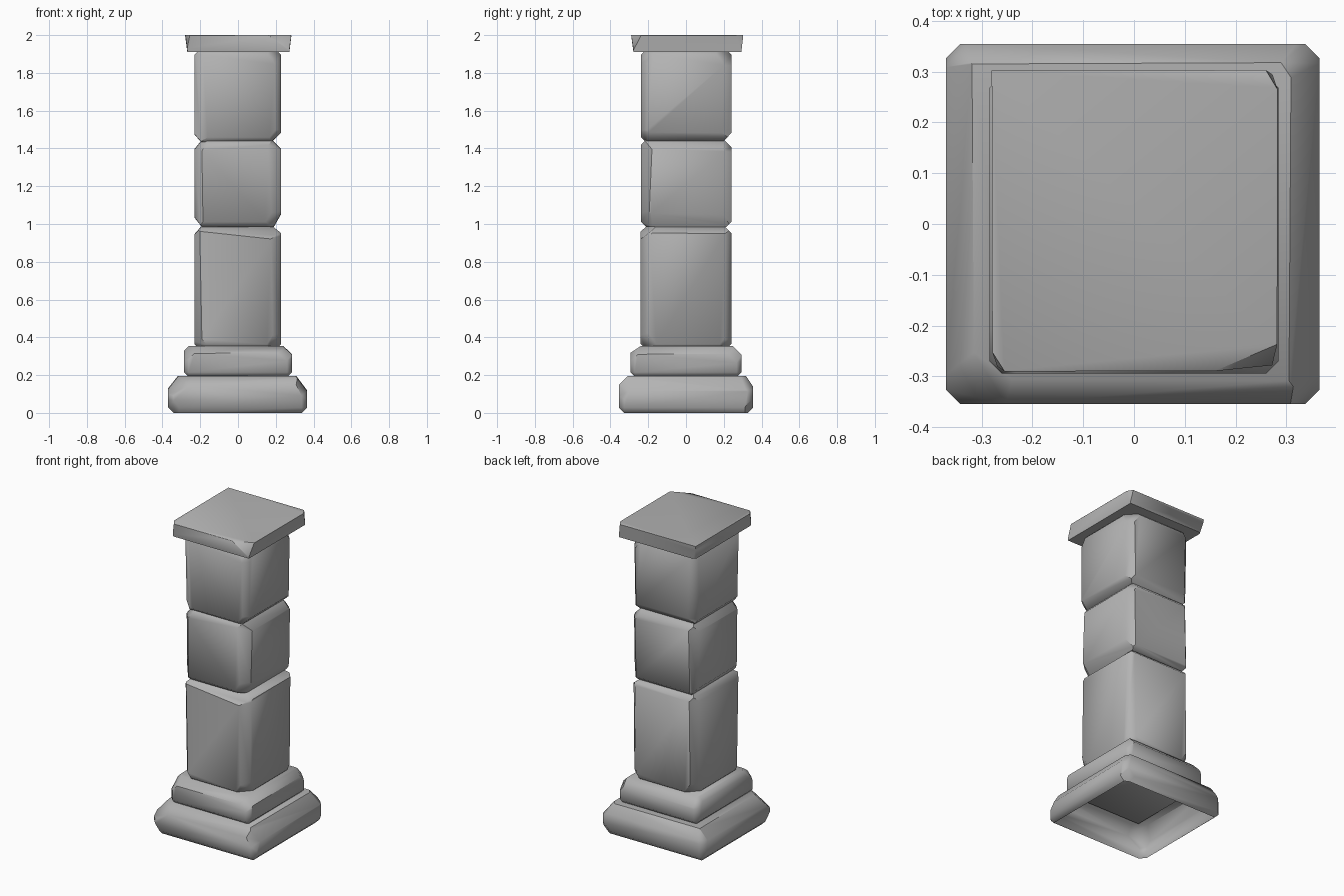
import bpy, bmesh, math
from mathutils import Vector

if "Cube" in bpy.data.objects:
    bpy.data.objects.remove(bpy.data.objects["Cube"], do_unlink=True)

stone = bpy.data.materials.new("grey stone")
stone.use_nodes = True
stone.diffuse_color = (0.45, 0.45, 0.45, 1)
bsdf = stone.node_tree.nodes["Principled BSDF"]
bsdf.inputs["Base Color"].default_value = stone.diffuse_color
bsdf.inputs["Roughness"].default_value = 0.8

FAR = 9  # a chip reach this long runs parallel to that axis


def stone_block(name, low, high, bevel, chips, open_bottom=False):
    """Bevelled box; each chip is (corner signs, cut distance along x, y, z)."""
    low, high = Vector(low), Vector(high)
    centre, half = (low + high) / 2, (high - low) / 2
    bm = bmesh.new()
    bmesh.ops.create_cube(bm, size=2)
    for v in bm.verts:
        v.co = centre + v.co * half
    bmesh.ops.bevel(bm, geom=bm.edges[:], offset=bevel, segments=1,
                    affect='EDGES', profile=0.5)
    for signs, reach in chips:
        side = Vector([1 if s == "+" else -1 for s in signs])
        corner = centre + side * half
        normal = Vector([s / r for s, r in zip(side, reach)])
        point = corner - Vector((side.x * reach[0], 0, 0))
        cut = bmesh.ops.bisect_plane(bm, geom=bm.verts[:] + bm.edges[:] + bm.faces[:],
                                     plane_co=point, plane_no=normal, clear_outer=True)
        rim = [e for e in cut["geom_cut"] if isinstance(e, bmesh.types.BMEdge)]
        if rim:
            bmesh.ops.contextual_create(bm, geom=rim)
    bmesh.ops.remove_doubles(bm, verts=bm.verts[:], dist=0.001)
    bmesh.ops.recalc_face_normals(bm, faces=bm.faces[:])
    if open_bottom:
        bottom = [f for f in bm.faces if f.normal.z < -0.95]
        bmesh.ops.delete(bm, geom=bottom, context='FACES')
    mesh = bpy.data.meshes.new(name)
    bm.to_mesh(mesh)
    bm.free()
    mesh.materials.append(stone)
    obj = bpy.data.objects.new(name, mesh)
    bpy.context.collection.objects.link(obj)
    bpy.ops.object.select_all(action='DESELECT')
    obj.select_set(True)
    bpy.context.view_layer.objects.active = obj
    bpy.ops.object.shade_smooth_by_angle(angle=math.radians(48))


# Stepped base, hollow underneath
stone_block("base_slab", (-.37, -.355, 0), (.365, .355, .195), .028, [
    ("--+", (.2, .14, .12)), ("+++", (.1, .15, .1)), ("-++", (.08, .1, .12)),
    ("+-+", (.08, .12, .16)), ("---", (.08, .1, .1)), ("++-", (.1, .06, .1)),
    ("+-+", (.06, FAR, .08)), ("--+", (.055, FAR, .07)),
    ("--+", (FAR, .05, .05)), ("-++", (FAR, .04, .06)),
], open_bottom=True)

stone_block("base_step", (-.285, -.295, .19), (.285, .293, .355), .025, [
    ("--+", (.09, .12, .1)), ("+-+", (.12, .07, .1)), ("+++", (.07, .1, .12)),
    ("-++", (.1, .08, .08)), ("+-+", (.05, FAR, .045)),
    ("--+", (FAR, .06, .04)), ("-++", (FAR, .05, .05)),
])

# Three shaft blocks
stone_block("lower_shaft", (-.23, -.24, .34), (.228, .24, .99), .024, [
    ("+-+", (.055, .05, 3)), ("---", (.04, .05, 2)), ("-++", (.04, .05, 3)),
    ("++-", (.04, .04, 3)), ("+-+", (.7, .09, .075)), ("+++", (.05, FAR, .04)),
    ("--+", (.04, FAR, .045)), ("-++", (FAR, .04, .04)), ("+--", (.09, .1, .14)),
    ("---", (.08, .08, .1)), ("-+-", (.09, .1, .12)), ("+-+", (.1, .1, .1)),
    ("++-", (.08, .08, .1)),
])

stone_block("middle_shaft", (-.23, -.238, .985), (.228, .24, 1.445), .026, [
    ("+-+", (.07, .06, 1.4)), ("---", (.045, .05, 3)), ("-++", (.045, .05, 2)),
    ("++-", (.04, .045, 2)), ("+-+", (.05, FAR, .05)), ("+--", (.04, FAR, .07)),
    ("--+", (.04, FAR, .05)), ("---", (.04, FAR, .05)), ("-++", (FAR, .04, .04)),
    ("+--", (.1, .1, .15)), ("+++", (.09, .09, .1)), ("--+", (.09, .09, .1)),
])

stone_block("upper_shaft", (-.23, -.238, 1.435), (.228, .24, 1.92), .024, [
    ("---", (.07, .045, 1.3)), ("+-+", (.035, .035, 3)), ("++-", (.04, .05, 2)),
    ("-+-", (.05, .05, 2)), ("+--", (.05, FAR, .05)), ("---", (.035, FAR, .04)),
    ("-+-", (FAR, .045, .05)), ("+-+", (.09, .08, .12)), ("+++", (.09, .1, .13)),
    ("-++", (.07, .09, .1)), ("+--", (.08, .08, .1)),
])

# Capstone
stone_block("capstone", (-.287, -.295, 1.91), (.287, .308, 2), .006, [
    ("+-+", (.14, .06, .13)), ("--+", (.035, .055, .3)), ("+++", (.03, .05, .3)),
    ("---", (.02, FAR, .15)), ("+--", (.016, FAR, .13)), ("+--", (FAR, .018, .13)),
    ("-+-", (FAR, .016, .14)), ("-+-", (.05, .05, .1)),
])
